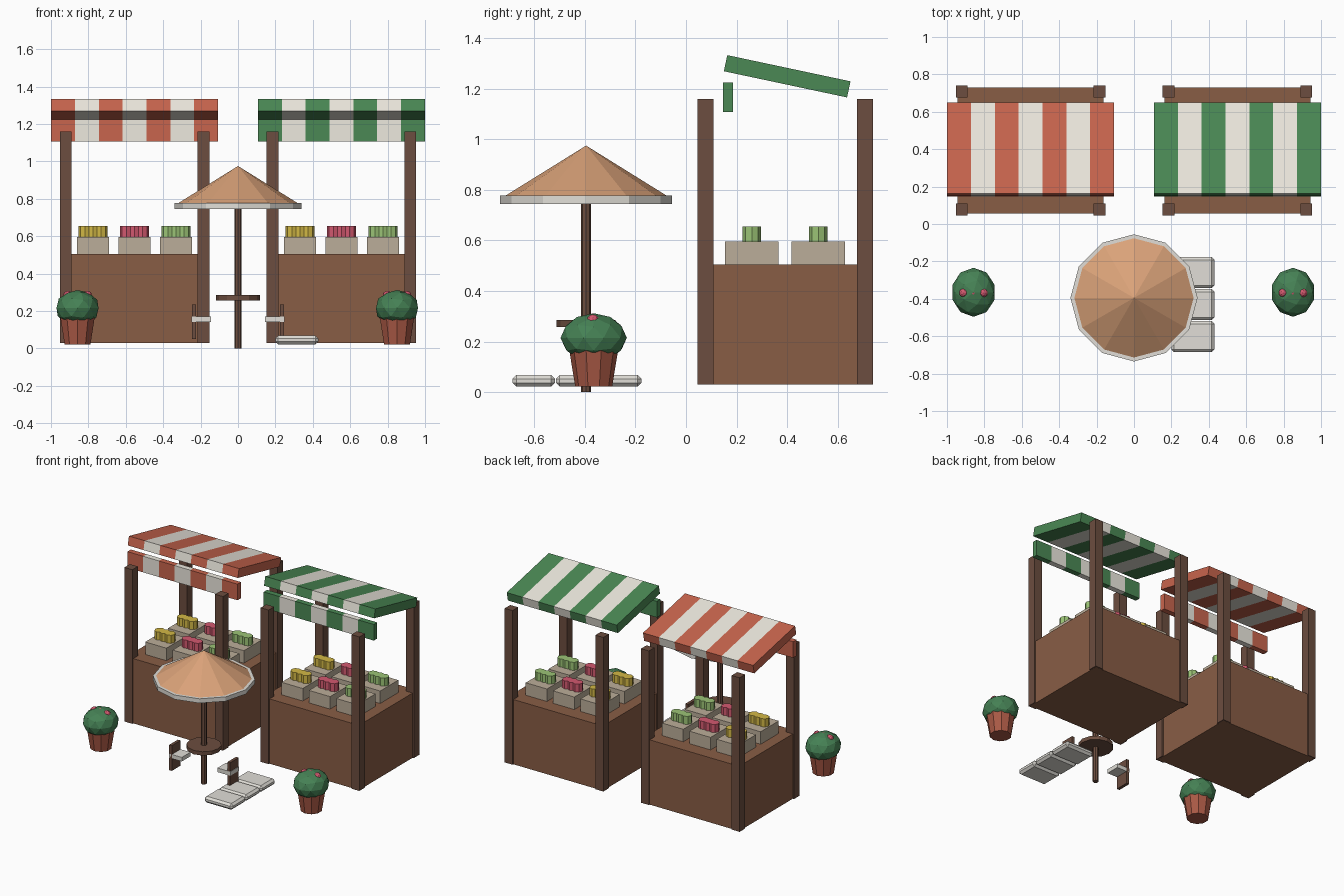
import bpy, math

if "Cube" in bpy.data.objects:
    bpy.data.objects.remove(bpy.data.objects["Cube"])


def mat(name, r, g, b):
    m = bpy.data.materials.new(name)
    m.diffuse_color = (r, g, b, 1)
    m.use_nodes = True
    m.node_tree.nodes["Principled BSDF"].inputs["Base Color"].default_value = m.diffuse_color
    return m


WOOD = mat("wood", .25, .11, .06)
DARK = mat("dark_wood", .15, .075, .05)
RED = mat("red_cloth", .58, .13, .075)
GREEN = mat("green_cloth", .07, .25, .09)
WHITE = mat("white_cloth", .85, .82, .74)
CRATE = mat("crate", .5, .42, .32)
CANVAS = mat("canvas", .7, .36, .19)
STONE = mat("stone", .75, .73, .68)
CLAY = mat("clay", .4, .1, .06)
LEAF = mat("leaf", .06, .22, .09)
PINK = mat("pink", .65, .1, .16)
YELLOW = mat("yellow", .65, .48, .06)
LIME = mat("lime", .33, .55, .18)


def finish(name, m):
    o = bpy.context.object
    o.name = name
    o.data.materials.append(m)
    return o


def box(name, loc, size, m, rot=(0, 0, 0)):
    bpy.ops.mesh.primitive_cube_add(size=1, location=loc, rotation=rot)
    bpy.context.object.scale = size
    return finish(name, m)


def cone(name, x, y, z0, z1, r0, r1, n, m):
    bpy.ops.mesh.primitive_cone_add(vertices=n, radius1=r0, radius2=r1, depth=z1 - z0,
                                    location=(x, y, (z0 + z1) / 2))
    return finish(name, m)


def ball(name, loc, scale, m, sub=2):
    bpy.ops.mesh.primitive_ico_sphere_add(subdivisions=sub, radius=1, location=loc)
    bpy.context.object.scale = scale
    return finish(name, m)


def stall(cx, cloth, tag):
    # counter and corner posts
    box(tag + "_counter", (cx, .393, .267), (.78, .675, .475), WOOD)
    for sx in (-1, 1):
        for y in (.077, .708):
            box(tag + "_post", (cx + sx * .368, y, .595), (.064, .064, 1.13), DARK)
    # striped sloping awning and hanging valance
    w = .893 / 7
    for i in range(7):
        x = cx + (i - 3) * w
        m = WHITE if i % 2 else cloth
        box(tag + "_awning_stripe", (x, .40, 1.249), (w, .498, .065), m,
            (math.radians(-12), 0, 0))
        box(tag + "_valance_stripe", (x, .166, 1.166), (w, .04, .118), m)
    # crates, each with a row of produce
    for y in (.26, .523):
        for i, m in enumerate((YELLOW, PINK, LIME)):
            x = cx + (i - 1) * .222
            box(tag + "_crate", (x, y, .548), (.172, .21, .096), CRATE)
            for k in (-1, 0, 1):
                cone(tag + "_produce", x + k * .042, y, .59, .655, .036, .036, 8, m)


stall(-.553, RED, "left_stall")
stall(.553, GREEN, "right_stall")

# parasol with its table
cone("parasol_pole", 0, -.395, 0, .80, .02, .02, 8, DARK)
cone("parasol_rim", 0, -.395, .745, .777, .34, .34, 12, STONE)
cone("parasol_canopy", 0, -.395, .775, .975, .322, 0, 12, CANVAS)
cone("table_top", 0, -.395, .257, .285, .117, .117, 12, DARK)

# chairs either side of the table
for s in (-1, 1):
    box("chair_seat", (s * .197, -.395, .155), (.105, .1, .03), STONE)
    box("chair_back", (s * .236, -.395, .142), (.022, .1, .185), DARK)

# paving slabs with chamfered edges
for i in range(3):
    o = box("paving_slab", (.315, -.26 - i * .171, .045), (.23, .167, .046), STONE)
    bpy.ops.object.transform_apply(location=False, rotation=False, scale=True)
    b = o.modifiers.new("bevel", 'BEVEL')
    b.width = .015
    b.segments = 1

# flower pots
for cx in (-.858, .85):
    cone("plant_pot", cx, -.365, .022, .2, .073, .102, 10, CLAY)
    ball("plant_leaves", (cx, -.365, .215), (.118, .131, .097), LEAF)
    for k in (-1, 0, 1):
        ball("plant_flower", (cx + k * .052, -.368, .283 + .007 * (k == 0)),
             (.025 if k else .022,) * 3, PINK)
